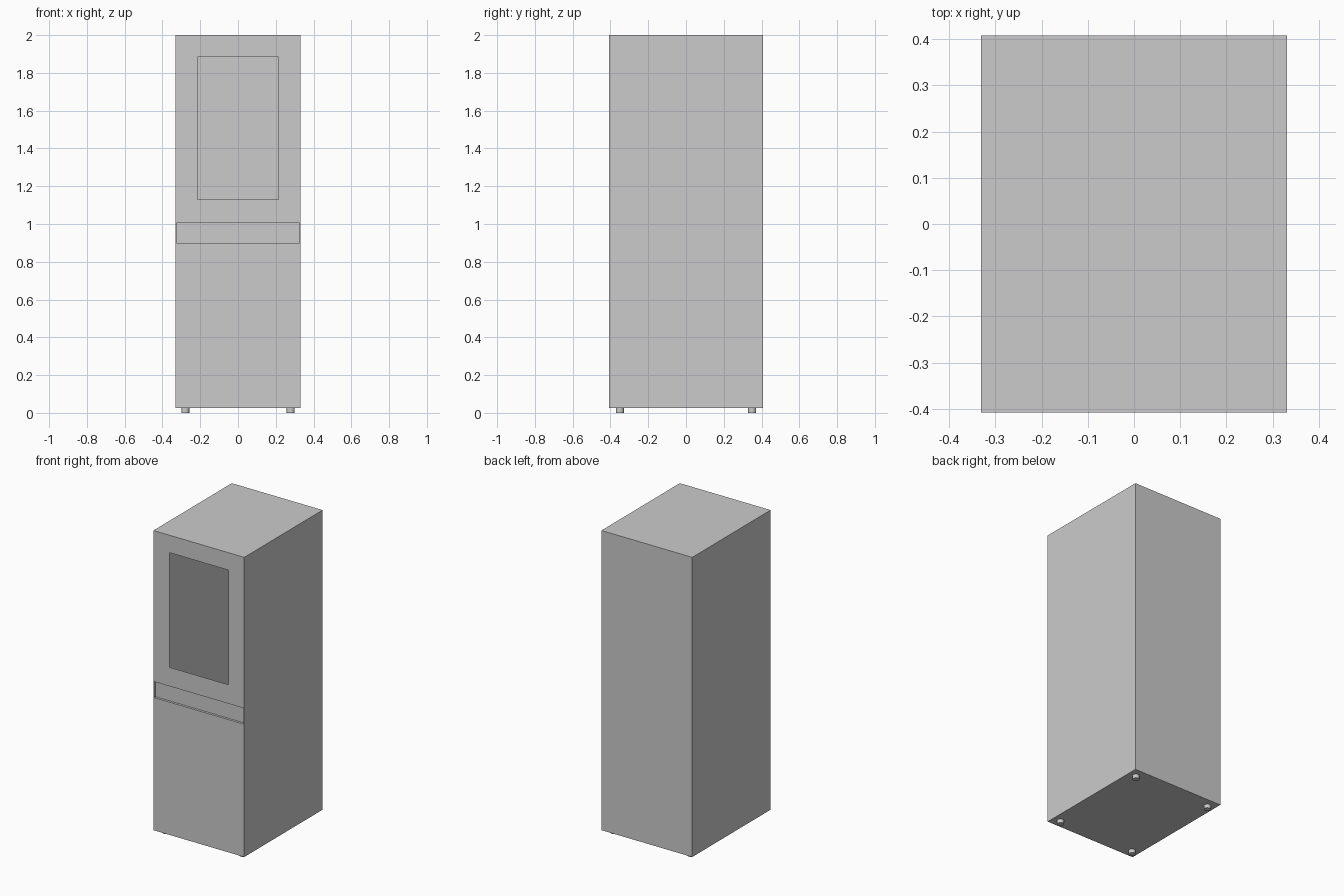
import bpy, bmesh
from mathutils import Matrix, Vector

if "Cube" in bpy.data.objects:
    bpy.data.objects.remove(bpy.data.objects["Cube"])

HW, HD, Z0, Z1 = 0.331, 0.408, 0.025, 2.0


def finish(name, bm):
    bmesh.ops.recalc_face_normals(bm, faces=bm.faces)
    me = bpy.data.meshes.new(name)
    bm.to_mesh(me)
    bm.free()
    ob = bpy.data.objects.new(name, me)
    bpy.context.collection.objects.link(ob)
    return ob


# Cabinet: thin hollow shell, front has an open window and a shallow recessed strip
xs = [-HW, -0.326, -0.215, 0.215, 0.326, HW]
zs = [Z0, 0.90, 1.005, 1.13, 1.885, Z1]
bm = bmesh.new()
grid = [[bm.verts.new((x, -HD, z)) for z in zs] for x in xs]
strip = []
for i in range(5):
    for k in range(5):
        if (i, k) == (2, 3):
            continue  # window opening
        f = bm.faces.new((grid[i][k], grid[i + 1][k], grid[i + 1][k + 1], grid[i][k + 1]))
        if k == 1 and 1 <= i <= 3:
            strip.append(f)


def on_rim(e):
    a, b = (v.co for v in e.verts)
    return any(abs(a[ax] - val) < 1e-5 and abs(b[ax] - val) < 1e-5
               for ax, val in ((0, -HW), (0, HW), (2, Z0), (2, Z1)))


# Sides, top, bottom and back
rim = [e for e in bm.edges if on_rim(e)]
new = bmesh.ops.extrude_edge_only(bm, edges=rim)["geom"]
bmesh.ops.translate(bm, vec=Vector((0, 2 * HD, 0)),
                    verts=[g for g in new if isinstance(g, bmesh.types.BMVert)])
back = [e for e in bm.edges if all(v.co.y > 0 for v in e.verts)]
bmesh.ops.contextual_create(bm, geom=back)

# Recessed strip below the window
new = bmesh.ops.extrude_face_region(bm, geom=strip)["geom"]
bmesh.ops.translate(bm, vec=Vector((0, 0.015, 0)),
                    verts=[g for g in new if isinstance(g, bmesh.types.BMVert)])
old = [f for f in strip if f.is_valid and f.calc_center_median().y < -HD + 0.005]
bmesh.ops.delete(bm, geom=old, context="FACES")
finish("cabinet", bm)

# Four round feet
bm = bmesh.new()
for sx in (-1, 1):
    for sy in (-1, 1):
        bmesh.ops.create_cone(bm, cap_ends=True, segments=24, radius1=0.021, radius2=0.021,
                              depth=Z0, matrix=Matrix.Translation((sx * 0.279, sy * 0.35, Z0 / 2)))
feet = finish("feet", bm)
bpy.context.view_layer.objects.active = feet
feet.select_set(True)
bpy.ops.object.shade_smooth_by_angle()
